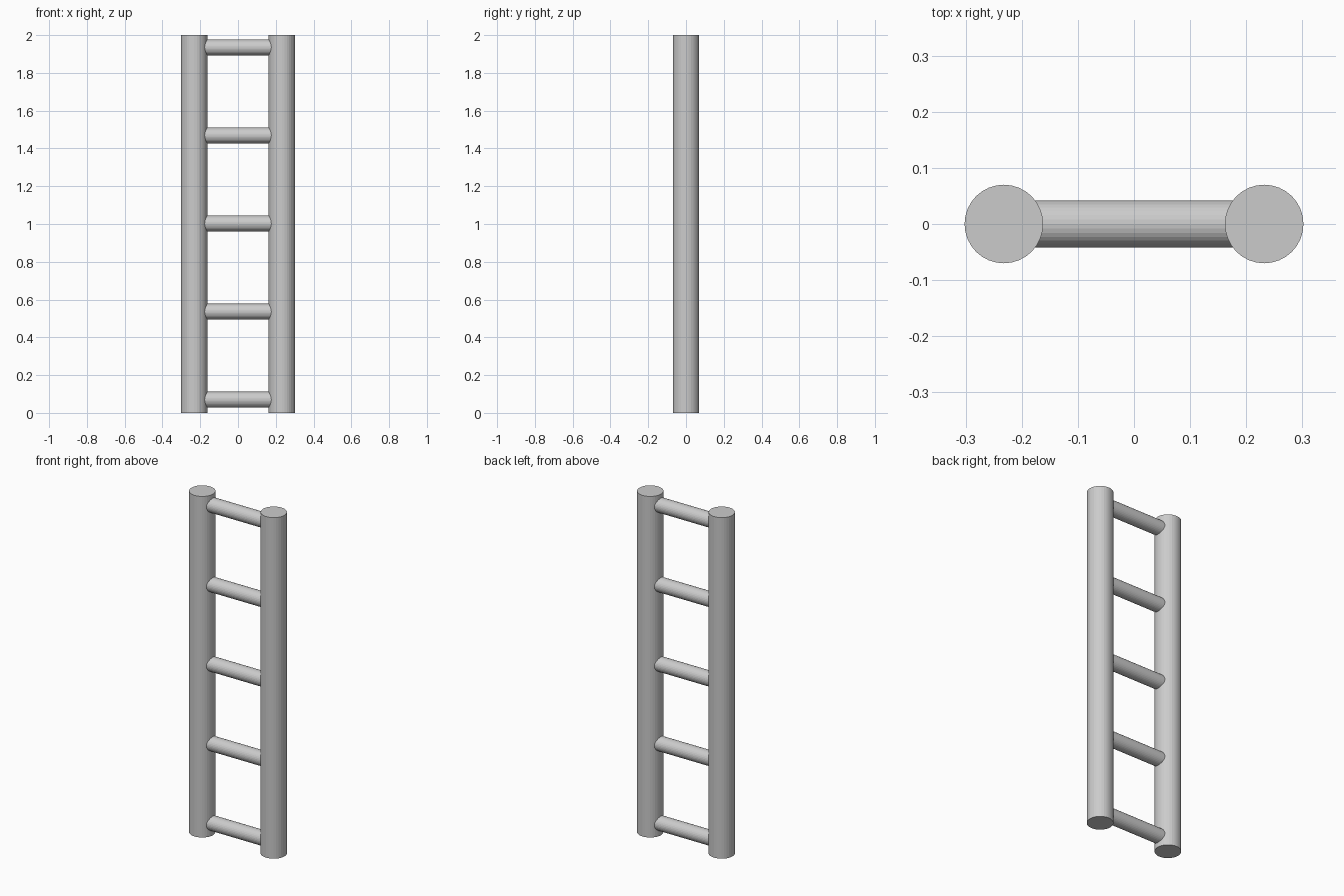
import bpy
from math import pi

cube = bpy.data.objects.get("Cube")
if cube:
    bpy.data.objects.remove(cube, do_unlink=True)

HEIGHT = 2.0
RAIL_X, RAIL_R = 0.232, 0.07
RUNG_R, RUNG_COUNT = 0.042, 5
RUNG_LOW, RUNG_HIGH = 0.07, 1.935
SIDES = 32

# Single plain grey
grey = bpy.data.materials.new("light_grey")
grey.use_nodes = True
colour = (0.6, 0.6, 0.6, 1)
grey.diffuse_color = colour
grey.node_tree.nodes["Principled BSDF"].inputs["Base Color"].default_value = colour


def rod(name, radius, length, location, rotation=(0, 0, 0)):
    bpy.ops.mesh.primitive_cylinder_add(vertices=SIDES, radius=radius, depth=length,
                                        location=location, rotation=rotation)
    obj = bpy.context.object
    obj.name = name
    obj.data.materials.append(grey)
    return obj


# Upright rails
for name, side in (("left_rail", 1), ("right_rail", -1)):
    rod(name, RAIL_R, HEIGHT, (side * RAIL_X, 0, HEIGHT / 2))

# Evenly spaced rungs, ending inside the rails
step = (RUNG_HIGH - RUNG_LOW) / (RUNG_COUNT - 1)
for i in range(RUNG_COUNT):
    rod(f"rung_{i + 1}", RUNG_R, 2 * RAIL_X, (0, 0, RUNG_LOW + i * step), (0, pi / 2, 0))
